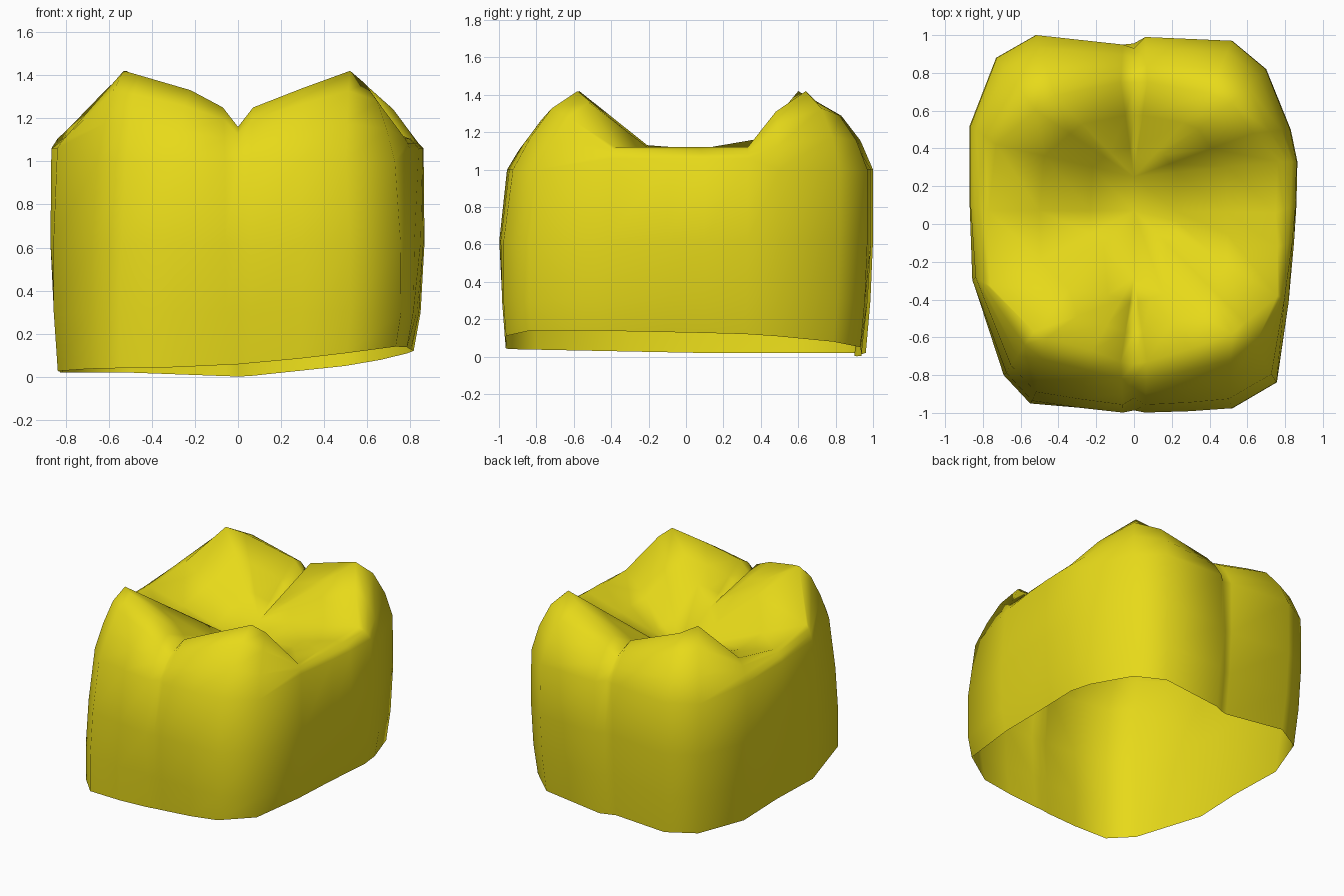
import bpy, bmesh
from mathutils import Vector

if "Cube" in bpy.data.objects:
    bpy.data.objects.remove(bpy.data.objects["Cube"])

# Columns counter-clockwise from the front groove:
# wall outline x, y, then crest of the chewing surface x, y, z
COLS = [
    (0, -.96, 0, -.74, 1.16), (.06, -1, .07, -.73, 1.25), (.3, -1, .3, -.66, 1.34),
    (.53, -.99, .52, -.58, 1.42), (.77, -.85, .59, -.52, 1.36), (.83, -.42, .76, -.38, 1.12),
    (.85, -.1, .76, -.12, 1.12), (.86, .1, .75, .06, 1.12), (.865, .33, .76, .33, 1.12),
    (.83, .5, .63, .48, 1.31), (.7, .82, .52, .64, 1.42), (.52, .97, .4, .69, 1.37),
    (.06, .99, .07, .75, 1.25), (0, .93, 0, .75, 1.16), (-.06, .95, -.07, .75, 1.25),
    (-.52, 1, -.42, .68, 1.37), (-.73, .88, -.52, .6, 1.42), (-.87, .52, -.73, .42, 1.17),
    (-.87, .1, -.77, .07, 1.11), (-.865, -.3, -.76, -.33, 1.14), (-.69, -.8, -.53, -.57, 1.42),
    (-.55, -.95, -.46, -.6, 1.4), (-.3, -.98, -.22, -.67, 1.33), (-.06, -1, -.07, -.73, 1.25),
]
# Valley floor points (front, middle, back) and which one each column runs to
FLOOR = [Vector((0, -.28, 1.08)), Vector((0, .07, .91)), Vector((0, .25, 1.0))]
TARGET = [0] * 4 + [1] * 4 + [2] * 10 + [1] * 3 + [0] * 3


def column(x, y, cx, cy, cz, floor):
    """Points of one column, from the open lower rim up and inwards."""
    groove = 1.04 if x == 0 else 1      # grooves fade out down the wall
    corner = min(1, abs(x * y) / .5)
    taper = .05 * corner if y < 0 else 0            # front corners lean in
    flare = corner if x < 0 and y < 0 else .3 * corner   # fuller foot at the corners
    rim_z = max(.03 - .03 * y + .065 * x + .06 * x * x, .02 * min(1, abs(x) / .3))
    crest = Vector((cx, cy, cz))
    top_z = 1.06 if cz < 1.2 and x else 1.0
    upper = Vector((x * (.995 - taper), y * ((.96 if y < 0 else 1) - taper * .5), top_z))
    foot_y = .96 if y < 0 else .945
    pts = [Vector((x * (.93 + .07 * flare), y * (foot_y + (1 - foot_y) * flare) * groove, rim_z)),
           Vector((x * (.975 + .025 * flare), y * (.98 + .02 * flare) * groove, .3)),
           Vector((x * (1 - taper * .4), y * groove ** .7 * (1 - taper * .3), .62)),
           upper]
    lean = 0 if y < 0 else .07 * corner             # squarer shoulder at the back
    for t, h in ((.28 - lean, .42), (.6 - lean, .78)):
        p = upper.lerp(crest, t)
        p.z = top_z + (cz - top_z) * h
        pts.append(p)
    pts.append(crest)
    pts += [crest.lerp(floor, t) for t in (.35, .7)]
    return pts


# Crown shell, open underneath
bm = bmesh.new()
grid = [[bm.verts.new(p) for p in column(*c, FLOOR[t])] for c, t in zip(COLS, TARGET)]
floor = [bm.verts.new(p) for p in FLOOR]
for i, a in enumerate(grid):
    k = (i + 1) % len(grid)
    b = grid[k]
    for j in range(len(a) - 1):
        bm.faces.new((a[j], b[j], b[j + 1], a[j + 1]))
    fa, fb = floor[TARGET[i]], floor[TARGET[k]]
    bm.faces.new((a[-1], b[-1], fb) if fa == fb else (a[-1], b[-1], fb, fa))
for f in bm.faces:
    f.smooth = True
mesh = bpy.data.meshes.new("tooth_crown")
bm.to_mesh(mesh)
bm.free()
crown = bpy.data.objects.new("tooth_crown", mesh)
bpy.context.collection.objects.link(crown)

# Yellow material
gold = bpy.data.materials.new("yellow")
gold.diffuse_color = (.8, .7, .01, 1)
gold.use_nodes = True
gold.node_tree.nodes["Principled BSDF"].inputs["Base Color"].default_value = gold.diffuse_color
mesh.materials.append(gold)
